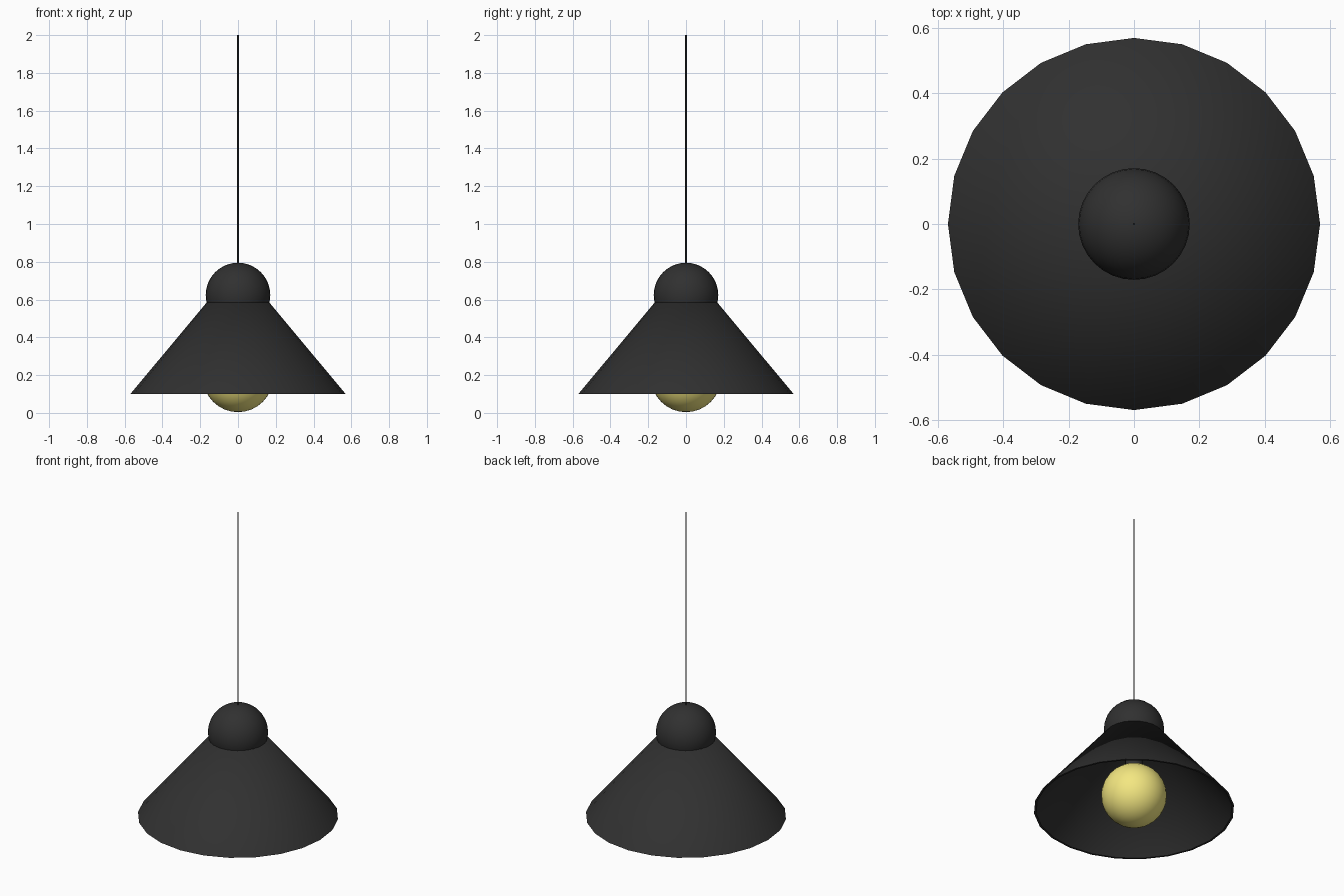
import bpy, bmesh, math

if "Cube" in bpy.data.objects:
    bpy.data.objects.remove(bpy.data.objects["Cube"])


def material(name, rgb):
    m = bpy.data.materials.new(name)
    m.diffuse_color = (*rgb, 1)
    m.use_nodes = True
    m.node_tree.nodes["Principled BSDF"].inputs["Base Color"].default_value = m.diffuse_color
    return m


black = material("black_enamel", (0.03, 0.03, 0.03))
yellow = material("warm_glass", (0.9, 0.8, 0.22))


def finish(obj, name, mat):
    obj.name = name
    obj.data.materials.append(mat)
    bpy.ops.object.select_all(action='DESELECT')
    obj.select_set(True)
    bpy.context.view_layer.objects.active = obj
    bpy.ops.object.shade_smooth_by_angle(angle=math.radians(35))


def ball(name, radius, z, mat):
    bpy.ops.mesh.primitive_uv_sphere_add(segments=32, ring_count=16, radius=radius, location=(0, 0, z))
    finish(bpy.context.object, name, mat)


def lathe(name, profile, steps, mat):
    bm = bmesh.new()
    verts = [bm.verts.new((r, 0, z)) for r, z in profile]
    edges = [bm.edges.new(pair) for pair in zip(verts, verts[1:])]
    bmesh.ops.spin(bm, geom=verts + edges, cent=(0, 0, 0), axis=(0, 0, 1),
                   angle=math.tau, steps=steps, use_duplicate=False)
    bmesh.ops.remove_doubles(bm, verts=bm.verts[:], dist=0.0005)
    bmesh.ops.recalc_face_normals(bm, faces=bm.faces[:])
    mesh = bpy.data.meshes.new(name)
    bm.to_mesh(mesh)
    bm.free()
    obj = bpy.data.objects.new(name, mesh)
    bpy.context.collection.objects.link(obj)
    finish(obj, name, mat)


# Thin conical shade, open underneath, its tip hidden in the cap
lathe("shade", [(0, 0.783), (0.57, 0.1), (0.558, 0.1), (0, 0.769)], 24, black)

# Round cap on the shade and the bulb below
ball("cap", 0.171, 0.624, black)
ball("bulb", 0.186, 0.19, yellow)

# Hanging cord, running into the cap
bpy.ops.mesh.primitive_cylinder_add(vertices=12, radius=0.004, depth=1.25, location=(0, 0, 1.375))
finish(bpy.context.object, "cord", black)

# Lamp holder between the cap and the bulb
bpy.ops.mesh.primitive_cylinder_add(vertices=16, radius=0.05, depth=0.14, location=(0, 0, 0.42))
finish(bpy.context.object, "lamp_holder", black)
